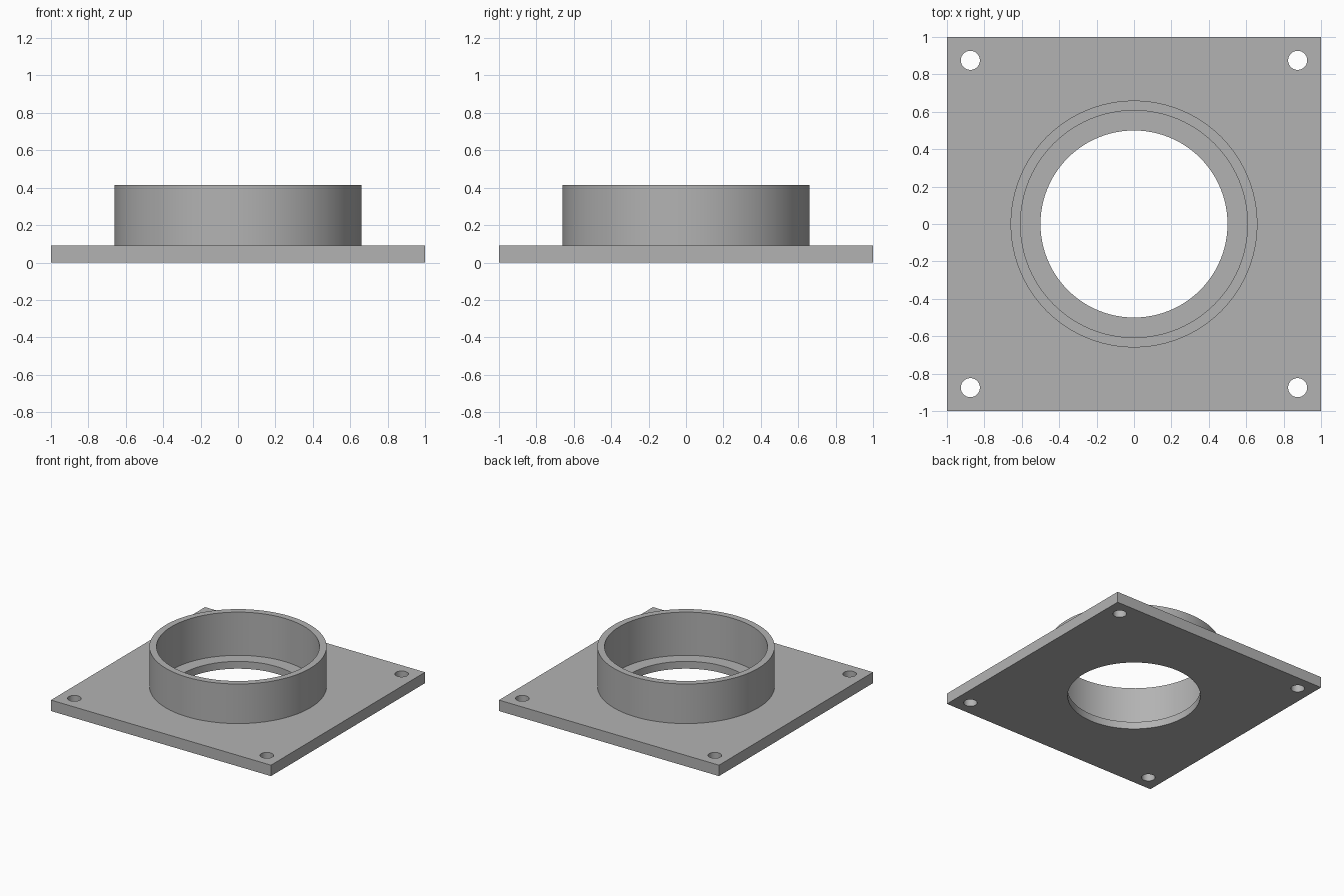
import bpy
import math

if "Cube" in bpy.data.objects:
    bpy.data.objects.remove(bpy.data.objects["Cube"], do_unlink=True)

PLATE_TOP = 0.09
COLLAR_TOP = 0.415
LEDGE = 0.06
HOLE_OFFSET = 0.875

grey = bpy.data.materials.new("plain_grey")
grey.use_nodes = True
colour = (0.45, 0.45, 0.45, 1)
grey.diffuse_color = colour
grey.node_tree.nodes["Principled BSDF"].inputs["Base Color"].default_value = colour


def cylinder(name, radius, bottom, top, x=0, y=0, sides=96):
    bpy.ops.mesh.primitive_cylinder_add(
        vertices=sides, radius=radius, depth=top - bottom,
        location=(x, y, (bottom + top) / 2))
    bpy.context.object.name = name
    return bpy.context.object


def combine(target, other, operation):
    mod = target.modifiers.new(other.name, "BOOLEAN")
    mod.operation = operation
    mod.solver = "EXACT"
    mod.object = other
    bpy.context.view_layer.objects.active = target
    bpy.ops.object.modifier_apply(modifier=mod.name)
    bpy.data.objects.remove(other, do_unlink=True)


# Square base plate
bpy.ops.mesh.primitive_cube_add(size=1, location=(0, 0, PLATE_TOP / 2))
flange = bpy.context.object
flange.name = "flange_plate_with_collar"
flange.scale = (2, 2, PLATE_TOP)
bpy.ops.object.transform_apply(location=True, rotation=False, scale=True)

# Raised collar, its stepped bore and the through hole
combine(flange, cylinder("collar", 0.66, LEDGE / 2, COLLAR_TOP), "UNION")
combine(flange, cylinder("bore", 0.607, LEDGE, COLLAR_TOP + 0.1), "DIFFERENCE")
combine(flange, cylinder("through_hole", 0.5, -0.1, COLLAR_TOP), "DIFFERENCE")

# Screw holes in the four corners
for sx in (-1, 1):
    for sy in (-1, 1):
        hole = cylinder("screw_hole", 0.051, -0.1, 0.2,
                        sx * HOLE_OFFSET, sy * HOLE_OFFSET, 48)
        combine(flange, hole, "DIFFERENCE")

flange.data.materials.clear()
flange.data.materials.append(grey)
bpy.ops.object.select_all(action="DESELECT")
flange.select_set(True)
bpy.context.view_layer.objects.active = flange
bpy.ops.object.shade_smooth_by_angle(angle=math.radians(30))
